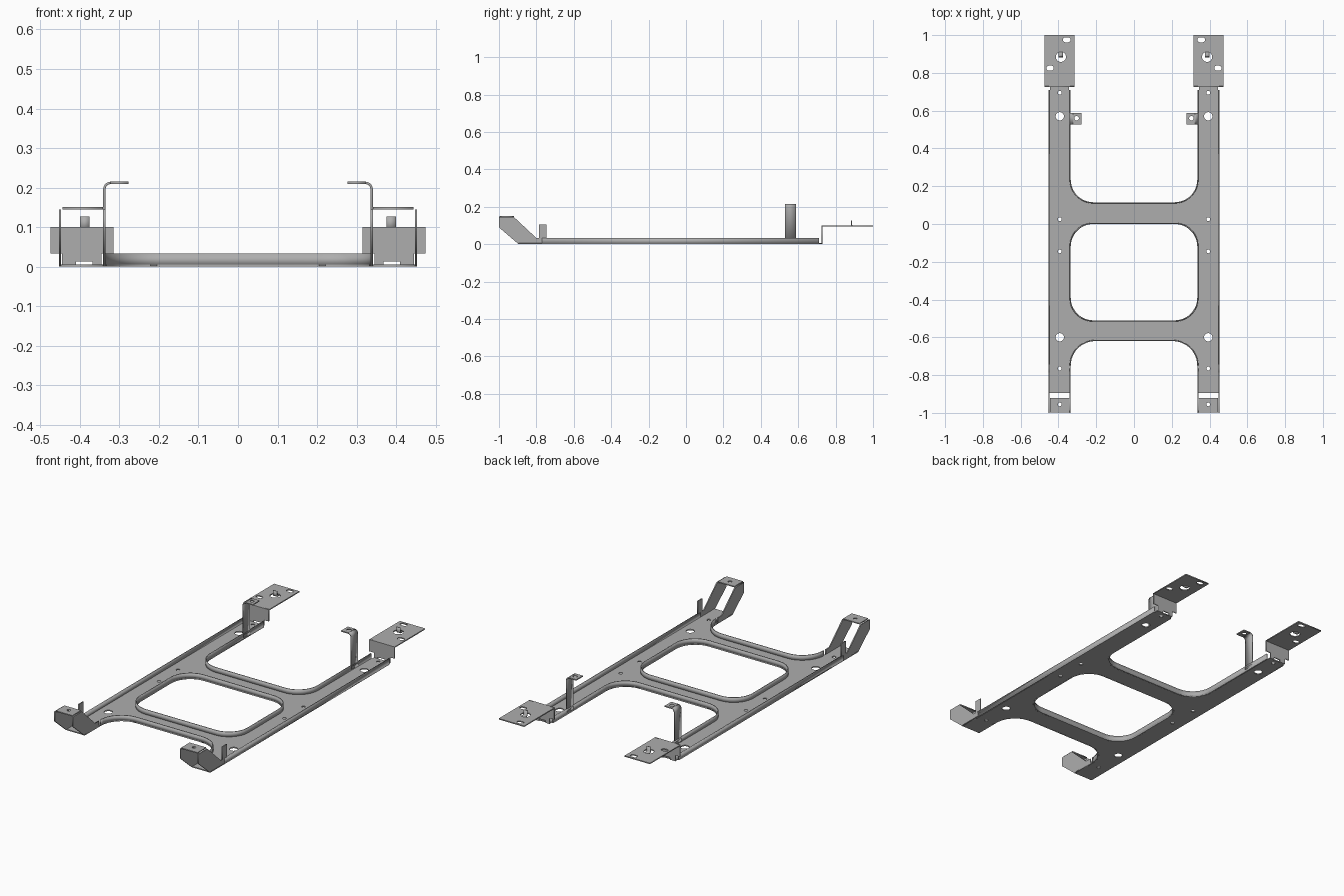
import bpy, bmesh
from math import sin, cos, radians
from mathutils import Matrix

cube = bpy.data.objects.get("Cube")
if cube:
    bpy.data.objects.remove(cube, do_unlink=True)

T = 0.006          # sheet thickness
IN, OUT = 0.335, 0.453   # rail edges
MID = 0.393        # rail hole line

steel = bpy.data.materials.new("grey_steel")
steel.use_nodes = True
grey = (0.42, 0.42, 0.42, 1)
steel.diffuse_color = grey
steel.node_tree.nodes["Principled BSDF"].inputs["Base Color"].default_value = grey

# Drawing planes: flat on the floor, upright facing sideways, upright facing front
FLOOR = Matrix.Identity(4)
SIDE = Matrix(((0, 0, 1, 0), (1, 0, 0, 0), (0, 1, 0, 0), (0, 0, 0, 1)))
FACE = Matrix(((1, 0, 0, 0), (0, 0, -1, 0), (0, 1, 0, 0), (0, 0, 0, 1)))


def arc(cx, cy, r, a0, a1, n=12):
    angles = [radians(a0 + (a1 - a0) * i / n) for i in range(n + 1)]
    return [(cx + r * cos(a), cy + r * sin(a)) for a in angles]


def circle(cx, cy, r):
    return arc(cx, cy, r, 0, 360, 24)[:-1]


def rect(x0, x1, y0, y1, r=0):
    if not r:
        return [(x0, y0), (x1, y0), (x1, y1), (x0, y1)]
    return (arc(x1 - r, y1 - r, r, 0, 90) + arc(x0 + r, y1 - r, r, 90, 180)
            + arc(x0 + r, y0 + r, r, 180, 270) + arc(x1 - r, y0 + r, r, 270, 360))


def flip(points, s):
    return [(s * x, y) for x, y in points]


def sheet(name, loops, plane=FLOOR, level=0.0):
    """Flat sheet cut from an outline and its holes, centred on a level."""
    curve = bpy.data.curves.new(name, "CURVE")
    curve.dimensions = "2D"
    curve.fill_mode = "BOTH"
    curve.extrude = T / 2
    for loop in loops:
        spline = curve.splines.new("POLY")
        spline.points.add(len(loop) - 1)
        for p, (x, y) in zip(spline.points, loop):
            p.co = (x, y, 0, 1)
        spline.use_cyclic_u = True
    temp = bpy.data.objects.new(name + "_outline", curve)
    bpy.context.collection.objects.link(temp)
    bpy.context.view_layer.update()
    mesh = bpy.data.meshes.new_from_object(
        temp.evaluated_get(bpy.context.evaluated_depsgraph_get()))
    bpy.data.objects.remove(temp, do_unlink=True)
    mesh.transform(plane @ Matrix.Translation((0, 0, level)))
    mesh.materials.clear()
    mesh.materials.append(steel)
    obj = bpy.data.objects.new(name, mesh)
    bpy.context.collection.objects.link(obj)
    return obj


def strip(name, path, low, high, plane=FLOOR, closed=False):
    """Bent strip that follows a path, swept from low to high."""
    bm = bmesh.new()
    a = [bm.verts.new((x, y, low)) for x, y in path]
    b = [bm.verts.new((x, y, high)) for x, y in path]
    n = len(path)
    for i in range(n if closed else n - 1):
        j = (i + 1) % n
        bm.faces.new((a[i], a[j], b[j], b[i]))
    bmesh.ops.transform(bm, matrix=plane, verts=bm.verts)
    mesh = bpy.data.meshes.new(name)
    bm.to_mesh(mesh)
    bm.free()
    mesh.materials.append(steel)
    obj = bpy.data.objects.new(name, mesh)
    bpy.context.collection.objects.link(obj)
    mod = obj.modifiers.new("thickness", "SOLIDIFY")
    mod.thickness = T
    mod.offset = 0
    bpy.ops.object.select_all(action="DESELECT")
    obj.select_set(True)
    bpy.context.view_layer.objects.active = obj
    bpy.ops.object.shade_smooth_by_angle(angle=radians(30))
    return obj


# Base plate: two rails and two crossbars, with openings and bolt holes
front_bend = arc(0.205, -0.75, 0.13, 90, 0)
rear_bend = arc(0.215, 0.235, 0.12, 0, -90)
half = (front_bend + [(IN, -0.895), (OUT, -0.895), (OUT, 0.71), (0.445, 0.71),
                      (0.445, 0.725), (0.345, 0.725), (0.345, 0.71), (IN, 0.71)]
        + rear_bend)
loops = [half + flip(half, -1)[::-1], rect(-IN, IN, -0.51, 0, 0.12)]
for s in (-1, 1):
    loops += [circle(s * MID, y, 0.022) for y in (0.57, -0.6)]
    loops += [circle(s * MID, y, 0.01) for y in (0.695, 0.025, -0.145, -0.765)]
sheet("base_plate", loops, level=T / 2)

# Upturned flanges around the openings
RIM = 0.033
g = T / 2
strip("centre_opening_flange", rect(-IN - g, IN + g, -0.51 - g, g, 0.12),
      0, RIM, closed=True)
front_path = arc(0.205, -0.75, 0.13 + g, 90, 0)
strip("front_opening_flange", flip(front_path, -1)[::-1] + front_path, 0, RIM)
rear_path = [(IN + g, 0.71)] + arc(0.215, 0.235, 0.12 + g, 0, -90)
strip("rear_opening_flange", rear_path + flip(rear_path, -1)[::-1], 0, RIM)

# Raised front arm profile, drawn in y and z
arm = [(-0.765, 0), (-0.895, 0), (-1, 0.09), (-1, 0.145),
       (-0.92, 0.145), (-0.8, RIM), (-0.765, RIM)]

for s, side in ((1, "left"), (-1, "right")):
    # Outer flange and its locating tab
    strip(side + "_outer_flange", [(s * (OUT - g), -0.77), (s * (OUT - g), 0.71)], 0, RIM)
    sheet(side + "_locating_tab", [rect(-0.785, -0.745, 0.02, 0.105)], SIDE, s * (OUT - g))

    # Front arm: two cheeks and a drilled top
    sheet(side + "_arm_outer_cheek", [arm], SIDE, s * (OUT - g))
    sheet(side + "_arm_inner_cheek", [arm], SIDE, s * (IN + g))
    sheet(side + "_arm_top", [flip(rect(IN + T, 0.444, -0.997, -0.92), s),
                              circle(s * MID, -0.955, 0.01)], level=0.148)

    # Inner hook with a drilled lip
    hook = [(IN + g, 0.01)] + arc(IN + g - 0.016, 0.196, 0.016, 0, 90, 6)
    strip(side + "_hook", flip(hook, s), -0.588, -0.528, FACE)
    sheet(side + "_hook_lip", [flip(rect(0.277, IN + g - 0.016, 0.528, 0.588), s),
                               circle(s * 0.304, 0.56, 0.012)], level=0.212)

    # Rear bracket: riser, drilled shelf and upright tongue
    riser = [(0.345, 0), (0.368, 0), (0.368, 0.013), (0.41, 0.013), (0.41, 0),
             (0.445, 0), (0.445, RIM), (0.474, RIM), (0.474, 0.1),
             (0.315, 0.1), (0.315, RIM), (0.345, RIM)]
    sheet(side + "_rear_riser", [flip(riser, s)], FACE, -0.728)
    shelf = [rect(0.315, 0.474, 0.725, 1), circle(0.387, 0.885, 0.027),
             rect(0.336, 0.376, 0.962, 0.988, 0.012),
             rect(0.425, 0.463, 0.812, 0.838, 0.012)]
    sheet(side + "_rear_shelf", [flip(p, s) for p in shelf], level=0.097)
    tongue = [(0.885, 0.127), (0.885, 0.102), (0.89, 0.097), (0.915, 0.097)]
    low, high = sorted((s * 0.375, s * 0.399))
    strip(side + "_shelf_tongue", tongue, low, high, SIDE)
